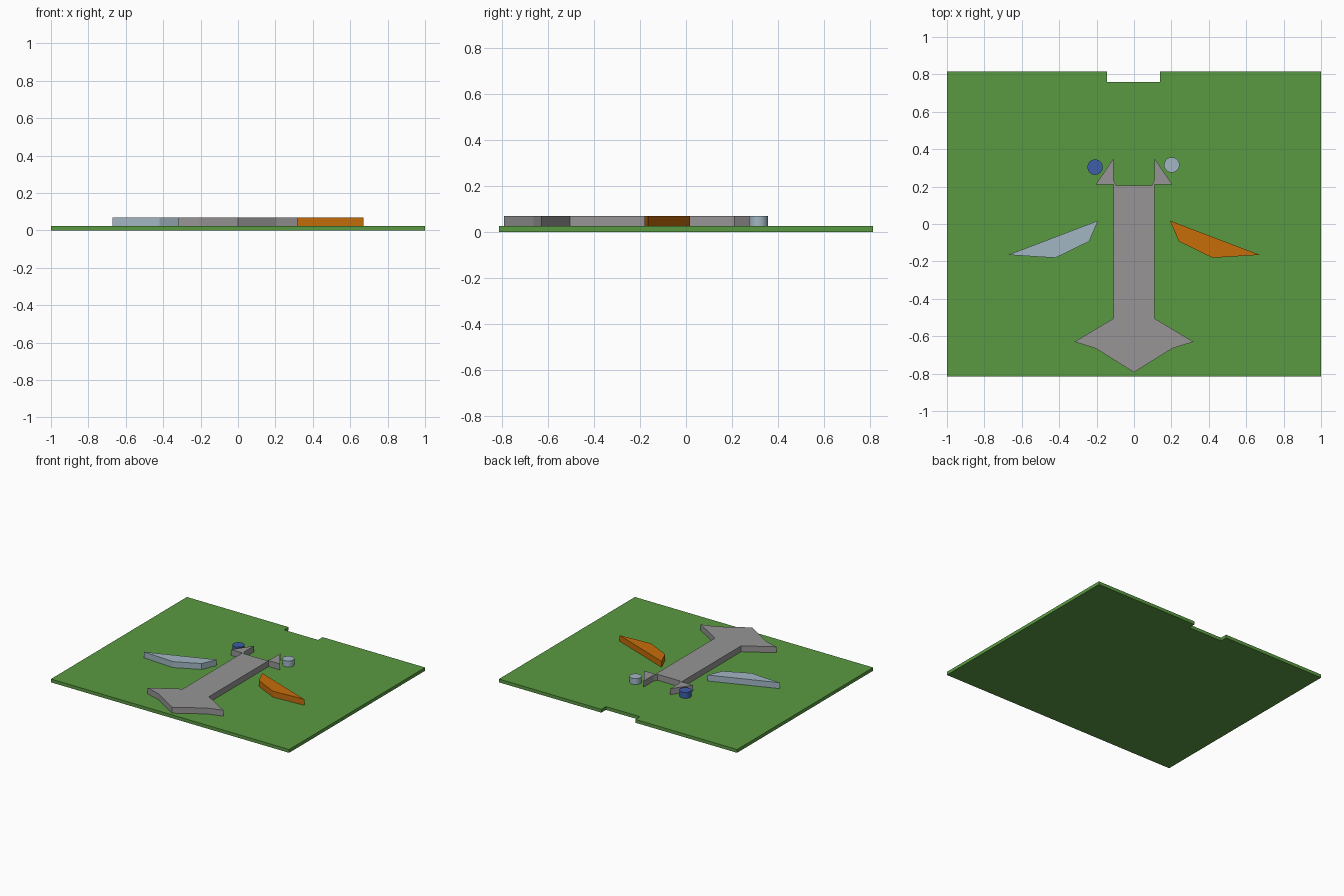
import bpy, bmesh, math

if "Cube" in bpy.data.objects:
    bpy.data.objects.remove(bpy.data.objects["Cube"])

BASE_TOP = 0.025   # top of the green plate
PART_TOP = 0.07    # top of the raised parts


def material(name, rgb):
    """Flat colour given as 0-255 display values, stored as linear."""
    mat = bpy.data.materials.new(name)
    lin = [((c / 255 + 0.055) / 1.055) ** 2.4 for c in rgb]
    mat.diffuse_color = (*lin, 1)
    mat.use_nodes = True
    mat.node_tree.nodes["Principled BSDF"].inputs["Base Color"].default_value = mat.diffuse_color
    return mat


green = material("grass_green", (90, 154, 66))
grey = material("mid_grey", (151, 149, 150))
orange = material("orange", (198, 109, 10))
pale = material("pale_blue", (162, 182, 195))
blue = material("deep_blue", (62, 94, 168))


def slab(name, outline, z0, z1, mat):
    """Extrude a closed xy outline from z0 to z1."""
    bm = bmesh.new()
    face = bm.faces.new([bm.verts.new((x, y, z0)) for x, y in outline])
    new = bmesh.ops.extrude_face_region(bm, geom=[face])["geom"]
    bmesh.ops.translate(bm, vec=(0, 0, z1 - z0),
                        verts=[v for v in new if isinstance(v, bmesh.types.BMVert)])
    bmesh.ops.recalc_face_normals(bm, faces=bm.faces)
    mesh = bpy.data.meshes.new(name)
    bm.to_mesh(mesh)
    bm.free()
    mesh.materials.append(mat)
    obj = bpy.data.objects.new(name, mesh)
    bpy.context.collection.objects.link(obj)
    return obj


def disc(name, x, y, mat):
    """Short round peg standing on the plate."""
    bpy.ops.mesh.primitive_cylinder_add(
        vertices=32, radius=0.041, depth=PART_TOP - BASE_TOP,
        location=(x, y, (PART_TOP + BASE_TOP) / 2))
    obj = bpy.context.object
    obj.name = name
    obj.data.materials.append(mat)
    bpy.ops.object.shade_smooth_by_angle(angle=math.radians(30))


# Plate with a notch in the back edge
slab("base_plate", [(-1, -0.815), (1, -0.815), (1, 0.815), (0.14, 0.815),
                    (0.14, 0.76), (-0.145, 0.76), (-0.145, 0.815), (-1, 0.815)],
     0, BASE_TOP, green)

# Arrow-shaped body with two horns, mirrored about x = 0
half = [(0.095, 0.205), (0.11, 0.235), (0.11, 0.35), (0.205, 0.21), (0.11, 0.21),
        (0.11, -0.505), (0.318, -0.63), (0.205, -0.665)]
body = half + [(0, -0.793)] + [(-x, y) for x, y in reversed(half)]
slab("body", body, BASE_TOP, PART_TOP, grey)

# Wings, one on each side
wing = [(0.192, 0.018), (0.24, -0.093), (0.42, -0.181), (0.672, -0.165)]
slab("right_wing", wing, BASE_TOP, PART_TOP, orange)
slab("left_wing", [(-x, y) for x, y in wing], BASE_TOP, PART_TOP, pale)

# Pegs beside the horns
disc("left_peg", -0.208, 0.304, blue)
disc("right_peg", 0.202, 0.316, pale)
